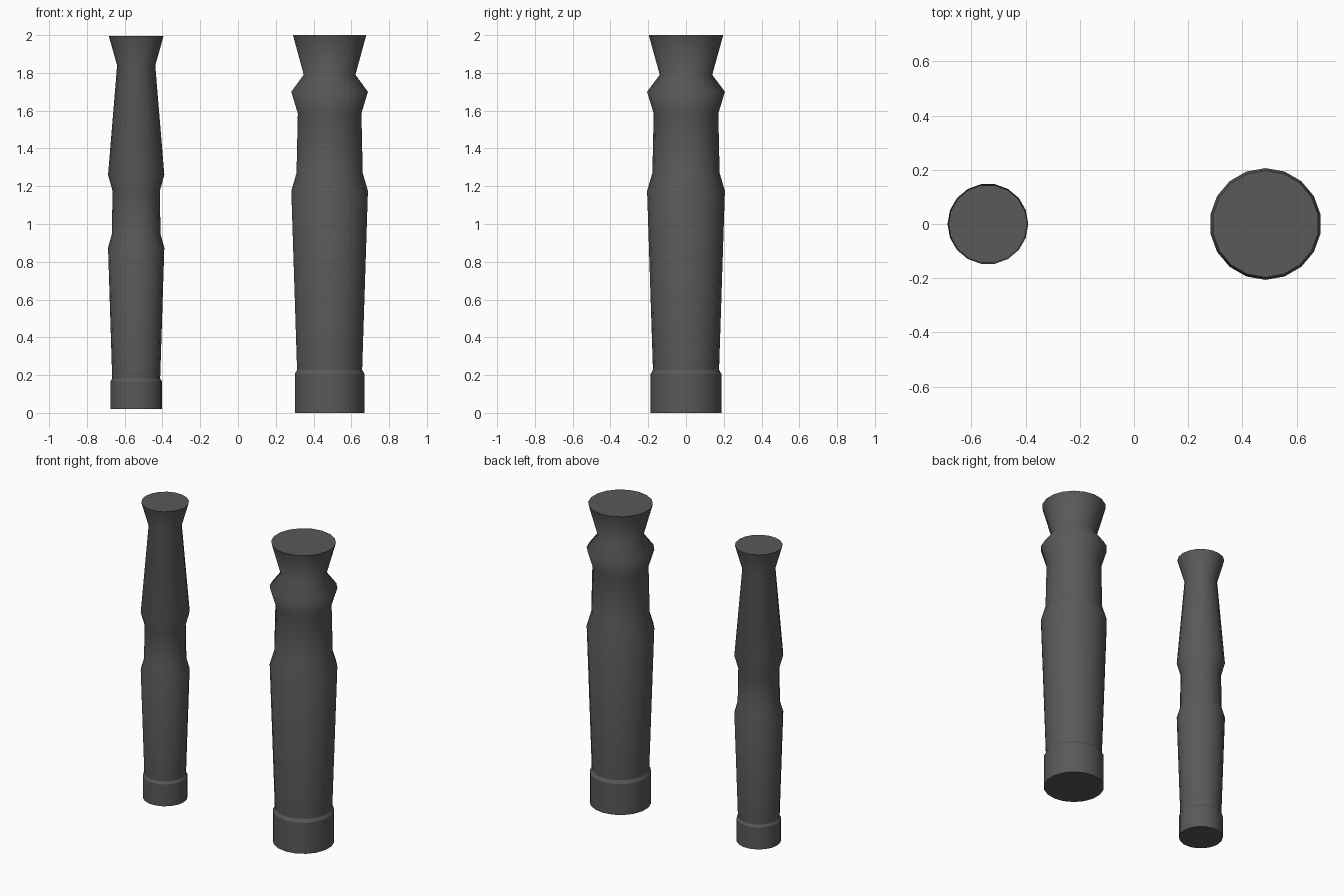
import bpy, bmesh, math

if "Cube" in bpy.data.objects:
    bpy.data.objects.remove(bpy.data.objects["Cube"])

SIDES = 18
dark = bpy.data.materials.new("dark_grey")
dark.diffuse_color = (0.1, 0.1, 0.1, 1)
dark.use_nodes = True
dark.node_tree.nodes["Principled BSDF"].inputs["Base Color"].default_value = dark.diffuse_color


def lathe(name, center_x, profile, start_angle):
    """Spin a (radius, height) profile into a closed, capped column."""
    bm = bmesh.new()
    rings = []
    for r, z in profile:
        ring = []
        for i in range(SIDES):
            a = start_angle + 2 * math.pi * i / SIDES
            ring.append(bm.verts.new((r * math.cos(a), r * math.sin(a), z)))
        rings.append(ring)
    for low, high in zip(rings, rings[1:]):
        for i in range(SIDES):
            j = (i + 1) % SIDES
            bm.faces.new((low[i], low[j], high[j], high[i])).smooth = True
    bm.faces.new(rings[0][::-1])
    bm.faces.new(rings[-1])
    # Crisp edges at both ends and around the foot lip
    for k in (0, 1, 2, -1):
        for i in range(SIDES):
            bm.edges.get((rings[k][i], rings[k][(i + 1) % SIDES])).smooth = False
    mesh = bpy.data.meshes.new(name)
    bm.to_mesh(mesh)
    bm.free()
    mesh.materials.append(dark)
    obj = bpy.data.objects.new(name, mesh)
    obj.location.x = center_x
    bpy.context.collection.objects.link(obj)
    return obj


# Slim column: foot, tapered shaft, waist, long upper taper, flared top
lathe("slim_column", -0.539, [
    (0.136, 0.02), (0.136, 0.167), (0.127, 0.182),
    (0.149, 0.875), (0.129, 0.945), (0.125, 1.175),
    (0.149, 1.26), (0.101, 1.84), (0.145, 1.995)], 0)

# Thick column: foot, tapered shaft, neck, collar, flared top
lathe("thick_column", 0.485, [
    (0.187, 0.0), (0.187, 0.207), (0.175, 0.228),
    (0.206, 1.175), (0.178, 1.27), (0.171, 1.585),
    (0.206, 1.70), (0.139, 1.79), (0.197, 2.0)], math.radians(10))
